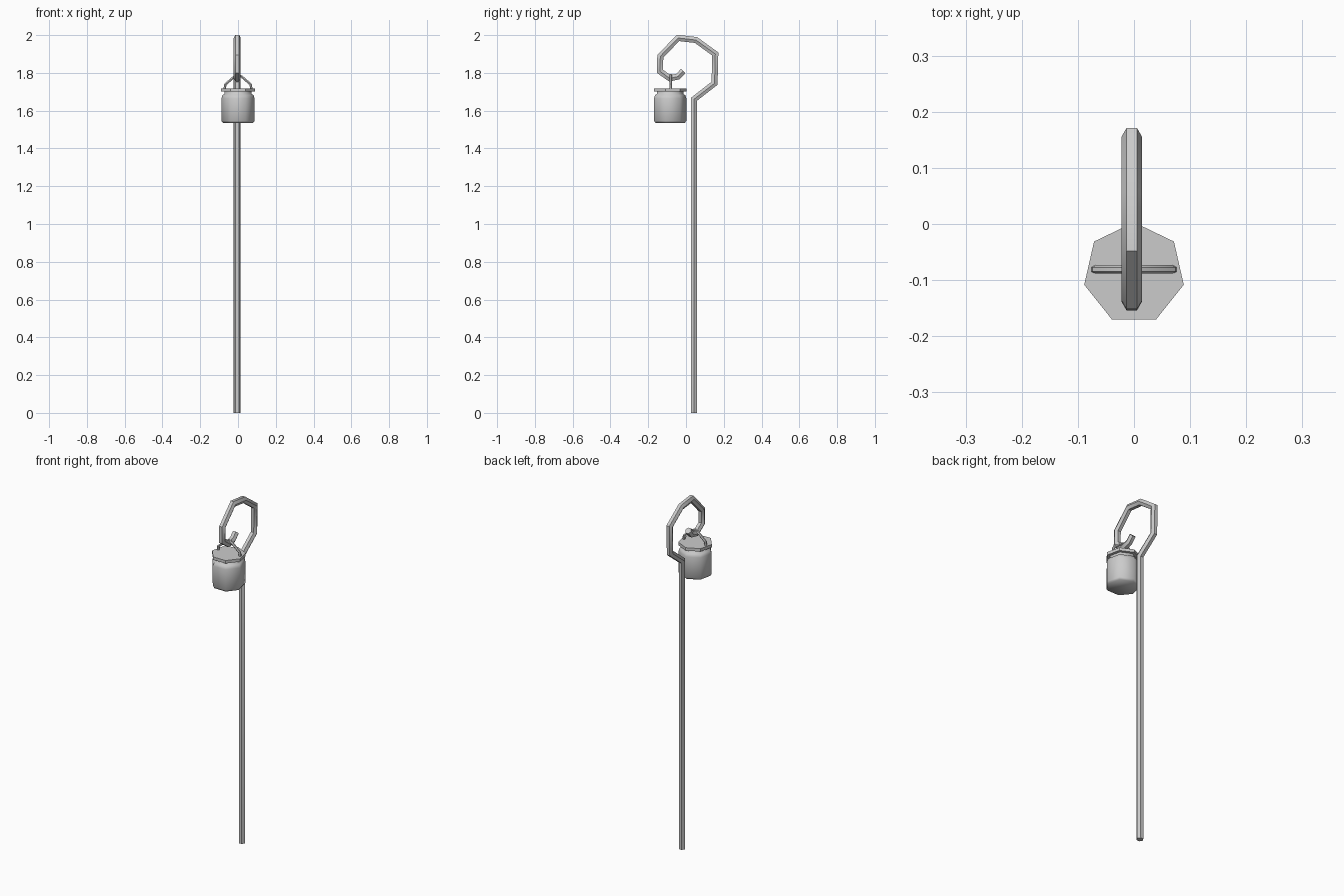
import bpy, bmesh, math
from mathutils import Vector

if "Cube" in bpy.data.objects:
    bpy.data.objects.remove(bpy.data.objects["Cube"])


def finish(name, bm, angle=40):
    bmesh.ops.recalc_face_normals(bm, faces=bm.faces)
    me = bpy.data.meshes.new(name)
    bm.to_mesh(me)
    bm.free()
    ob = bpy.data.objects.new(name, me)
    bpy.context.collection.objects.link(ob)
    bpy.ops.object.select_all(action='DESELECT')
    ob.select_set(True)
    bpy.context.view_layer.objects.active = ob
    bpy.ops.object.shade_smooth_by_angle(angle=math.radians(angle))
    return ob


def skin(bm, rings):
    # bridge successive rings and cap both ends
    n = len(rings[0])
    vs = [[bm.verts.new(p) for p in r] for r in rings]
    for a, b in zip(vs, vs[1:]):
        for i in range(n):
            j = (i + 1) % n
            bm.faces.new((a[i], a[j], b[j], b[i]))
    bm.faces.new(vs[0])
    bm.faces.new(vs[-1])


def sweep(name, path, normal, radius, sides=6, phase=0.0):
    # mitred tube along a path lying in the plane with the given normal
    pts = [Vector(p) for p in path]
    normal = Vector(normal)
    rings = []
    for i, p in enumerate(pts):
        d0 = (p - pts[max(i - 1, 0)]).normalized()
        d1 = (pts[min(i + 1, len(pts) - 1)] - p).normalized()
        t = (d0 + d1).normalized()
        ref = d1 if d1.length else d0
        stretch = 1 / max(t.dot(ref), 0.6)
        side = t.cross(normal)
        rings.append([p + normal * math.cos(a) * radius + side * math.sin(a) * radius * stretch
                      for a in (phase + 2 * math.pi * k / sides for k in range(sides))])
    bm = bmesh.new()
    skin(bm, rings)
    return finish(name, bm)


def lathe(name, profile, y, sides=7, angle=60):
    # turned part with one corner towards +y
    bm = bmesh.new()
    skin(bm, [[Vector((r * math.sin(2 * math.pi * k / sides),
                       y + r * math.cos(2 * math.pi * k / sides), z))
               for k in range(sides)] for r, z in profile])
    return finish(name, bm, angle)


# pole with crook-shaped hook
crook = [(0.042, 0.0), (0.042, 1.66), (0.151, 1.745), (0.155, 1.90), (0.053, 1.974),
         (-0.042, 1.985), (-0.136, 1.888), (-0.138, 1.808), (-0.085, 1.771),
         (-0.042, 1.781), (-0.015, 1.81)]
sweep("pole_and_hook", [(-0.004, y, z) for y, z in crook], (1, 0, 0), 0.0185)

# lantern jar and lid
LY = -0.088
lathe("jar", [(0.082, 1.535), (0.09, 1.546), (0.09, 1.665), (0.085, 1.682),
              (0.074, 1.688), (0.074, 1.702)], LY)
lathe("lid", [(0.091, 1.701), (0.091, 1.718)], LY, angle=30)

# carrying handle
half = [(0.07, 1.712), (0.068, 1.738), (0.02, 1.78)]
arch = [(-x, z) for x, z in half] + [(0, 1.788)] + [(x, z) for x, z in reversed(half)]
sweep("handle", [(x, -0.081, z) for x, z in arch], (0, 1, 0), 0.0075)
